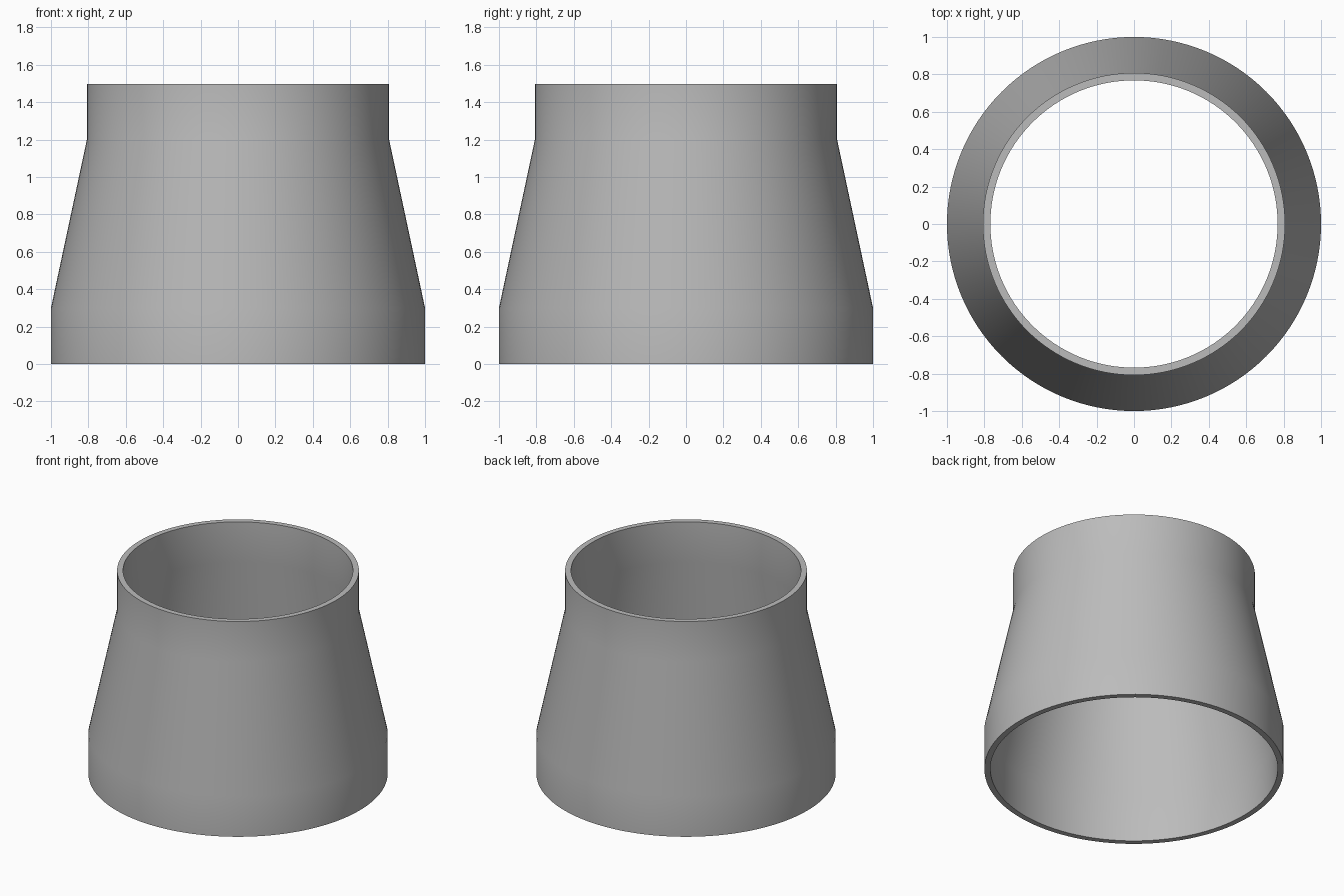
import bpy, bmesh, math

if "Cube" in bpy.data.objects:
    bpy.data.objects.remove(bpy.data.objects["Cube"])

SEGMENTS = 128
WALL = 0.04
# Outer profile (radius, height): wide collar, taper, narrow collar
OUTER = [(1.0, 0.0), (1.0, 0.3), (0.808, 1.2), (0.808, 1.498)]
# Closed wall section: up the outside, down the inside
PROFILE = OUTER + [(r - WALL, z) for r, z in reversed(OUTER)]

# Revolve the wall section around z
bm = bmesh.new()
rings = []
for i in range(SEGMENTS):
    a = 2 * math.pi * i / SEGMENTS
    rings.append([bm.verts.new((r * math.cos(a), r * math.sin(a), z)) for r, z in PROFILE])
n = len(PROFILE)
for i in range(SEGMENTS):
    a, b = rings[i], rings[(i + 1) % SEGMENTS]
    for j in range(n):
        k = (j + 1) % n
        bm.faces.new((a[j], b[j], b[k], a[k]))
bmesh.ops.recalc_face_normals(bm, faces=bm.faces)
mesh = bpy.data.meshes.new("pipe_reducer")
bm.to_mesh(mesh)
bm.free()

# Grey metal
mat = bpy.data.materials.new("grey metal")
mat.diffuse_color = (0.5, 0.5, 0.5, 1)
mat.use_nodes = True
mat.node_tree.nodes["Principled BSDF"].inputs["Base Color"].default_value = mat.diffuse_color
mesh.materials.append(mat)

reducer = bpy.data.objects.new("pipe_reducer", mesh)
bpy.context.collection.objects.link(reducer)
bpy.context.view_layer.objects.active = reducer
reducer.select_set(True)
bpy.ops.object.shade_smooth_by_angle(angle=math.radians(30))
